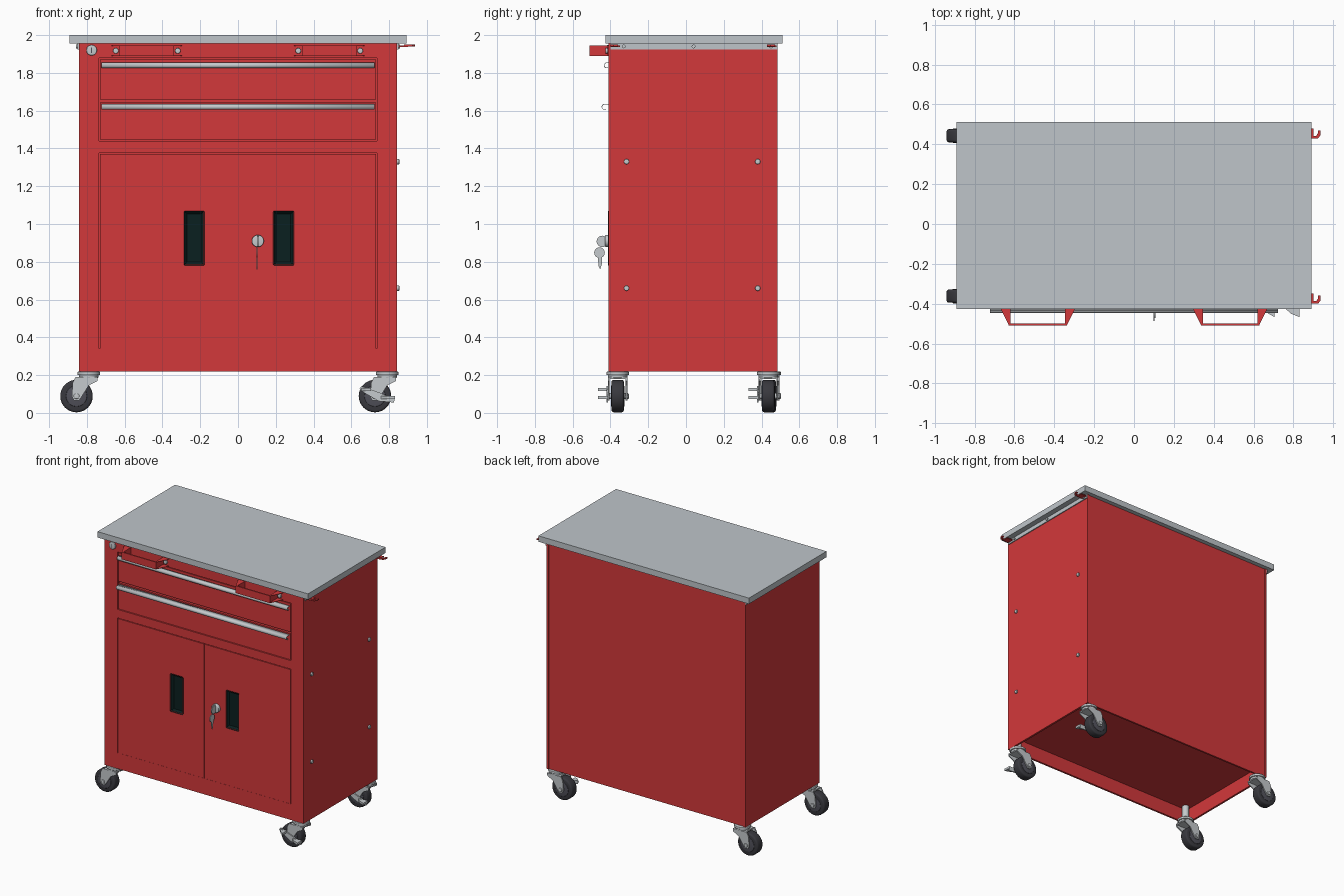
import bpy, bmesh, math
from mathutils import Vector, Matrix

cube = bpy.data.objects.get("Cube")
if cube:
    bpy.data.objects.remove(cube, do_unlink=True)


def material(name, rgb):
    m = bpy.data.materials.new(name)
    m.use_nodes = True
    m.diffuse_color = (*rgb, 1)
    m.node_tree.nodes["Principled BSDF"].inputs["Base Color"].default_value = (*rgb, 1)
    return m


RED = material("red paint", (0.65, 0.04, 0.043))
GREY = material("worktop grey", (0.52, 0.56, 0.59))
STEEL = material("bright steel", (0.56, 0.59, 0.61))
RUBBER = material("black rubber", (0.04, 0.04, 0.048))
HUB = material("slate hub", (0.08, 0.08, 0.1))
PULL = material("dark green plastic", (0.003, 0.014, 0.014))


def finish(name, bm, mat, smooth=False):
    bmesh.ops.recalc_face_normals(bm, faces=bm.faces)
    mesh = bpy.data.meshes.new(name)
    bm.to_mesh(mesh)
    bm.free()
    ob = bpy.data.objects.new(name, mesh)
    bpy.context.collection.objects.link(ob)
    mesh.materials.append(mat)
    if smooth:
        bpy.ops.object.select_all(action="DESELECT")
        ob.select_set(True)
        bpy.context.view_layer.objects.active = ob
        bpy.ops.object.shade_smooth_by_angle(angle=math.radians(35))
    return ob


def box(name, x, y, z, mat):
    """Box from (low, high) pairs."""
    bm = bmesh.new()
    bmesh.ops.create_cube(bm, size=1)
    for v in bm.verts:
        for i, (lo, hi) in enumerate((x, y, z)):
            v.co[i] = hi if v.co[i] > 0 else lo
    return finish(name, bm, mat)


def prism(name, pts, axis, lo, hi, mat):
    """Extrude a flat outline along the x, y or z axis."""
    bm = bmesh.new()
    order = {"x": (2, 0, 1), "y": (0, 2, 1), "z": (0, 1, 2)}[axis]
    verts = []
    for a, b in pts:
        src = (a, b, lo)
        verts.append(bm.verts.new([src[i] for i in order]))
    face = bm.faces.new(verts)
    new = bmesh.ops.extrude_face_region(bm, geom=[face])["geom"]
    shift = Vector((0, 0, 0))
    shift["xyz".index(axis)] = hi - lo
    bmesh.ops.translate(bm, verts=[g for g in new if isinstance(g, bmesh.types.BMVert)], vec=shift)
    return finish(name, bm, mat)


def disc(name, centre, r, depth, axis, mat, bevel=0.0, seg=32):
    """Cylinder along an axis, with optional rounded rims."""
    bm = bmesh.new()
    turn = {"x": Matrix.Rotation(math.pi / 2, 4, "Y"),
            "y": Matrix.Rotation(math.pi / 2, 4, "X"), "z": Matrix()}[axis]
    bmesh.ops.create_cone(bm, cap_ends=True, segments=seg, radius1=r, radius2=r, depth=depth,
                          matrix=Matrix.Translation(centre) @ turn)
    if bevel:
        rims = [e for e in bm.edges if any(len(f.verts) > 4 for f in e.link_faces)]
        bmesh.ops.bevel(bm, geom=rims, offset=bevel, segments=3, affect="EDGES", profile=0.5)
    return finish(name, bm, mat, True)


# Cabinet shell
FRONT, BACK, SIDE, LOW, TOP = -0.41, 0.484, 0.843, 0.22, 1.955
for s, n in ((-1, "right"), (1, "left")):
    box(n + "_side_panel", sorted((s * 0.828, s * SIDE)), (FRONT + 0.015, BACK), (LOW, TOP), RED)
    box(n + "_front_stile", sorted((s * 0.735, s * SIDE)), (FRONT, FRONT + 0.015), (LOW, TOP), RED)
    box(n + "_top_rail_strip", sorted((s * SIDE, s * 0.85)), (-0.4, BACK), (1.925, TOP), GREY)
    for y in (-0.33, 0.04, 0.45):
        disc(n + "_strip_screw", (s * 0.852, y, 1.94), 0.01, 0.012, "x", STEEL, seg=12)
box("back_panel", (-0.828, 0.828), (BACK - 0.02, BACK - 0.006), (LOW, TOP), RED)
box("floor_panel", (-0.828, 0.828), (FRONT + 0.015, BACK - 0.02), (0.33, 0.342), RED)
box("inner_front_backing", (-0.828, 0.828), (FRONT + 0.03, FRONT + 0.036), (0.342, TOP), RED)
for n, z in (("top", (1.88, TOP)), ("middle", (1.375, 1.44)), ("bottom", (LOW, 0.342))):
    box(n + "_front_rail", (-0.735, 0.735), (FRONT, FRONT + 0.015), z, RED)
box("worktop", (-0.892, 0.892), (-0.427, 0.512), (TOP, 2.0), GREY)

# Drawers with curled full-width pulls
for n, lo, hi, zc, out in (("upper", 1.656, 1.874, 1.84, -0.435), ("lower", 1.444, 1.645, 1.62, -0.447)):
    box(n + "_drawer_front", (-0.728, 0.728), (FRONT + 0.004, FRONT + 0.03), (lo, hi), RED)
    curl = [(FRONT + 0.006, zc + 0.015)]
    for i in range(8):
        a = math.radians(90 + 30 * i)
        curl.append((out + 0.015 + 0.015 * math.cos(a), zc + 0.015 * math.sin(a)))
    bm = bmesh.new()
    rows = [[bm.verts.new((x, y, z)) for y, z in curl] for x in (-0.722, 0.722)]
    for i in range(len(curl) - 1):
        bm.faces.new((rows[0][i], rows[0][i + 1], rows[1][i + 1], rows[1][i]))
    pull = finish(n + "_drawer_pull", bm, STEEL, True)
    pull.modifiers.new("sheet", "SOLIDIFY").thickness = 0.003

# Doors, each with a cut-out that holds a recessed grip
for s, n, gx in ((-1, "right", -0.232), (1, "left", 0.241)):
    door = box(n + "_door", sorted((s * 0.0005, s * 0.73)), (FRONT + 0.001, FRONT + 0.03), (0.342, 1.37), RED)
    cutter = box(n + "_grip_cutter", (gx - 0.05, gx + 0.05), (FRONT - 0.05, FRONT + 0.1), (0.785, 1.065), RED)
    cutter.hide_render = True
    cutter.hide_set(True)
    cut = door.modifiers.new("grip_hole", "BOOLEAN")
    cut.object = cutter
    cut.solver = "EXACT"
    bm = bmesh.new()
    bmesh.ops.create_cube(bm, size=1)
    bmesh.ops.scale(bm, vec=(0.11, 0.03, 0.29), verts=bm.verts)
    bmesh.ops.translate(bm, vec=(gx, FRONT + 0.0125, 0.925), verts=bm.verts)
    corners = [e for e in bm.edges if abs(e.verts[0].co.y - e.verts[1].co.y) > 0.005]
    bmesh.ops.bevel(bm, geom=corners, offset=0.008, segments=3, affect="EDGES", profile=0.5)
    bm.normal_update()
    face = min(bm.faces, key=lambda f: f.calc_center_median().y)
    bmesh.ops.inset_region(bm, faces=[face], thickness=0.018)
    bmesh.ops.translate(bm, vec=(0, 0.02, 0), verts=face.verts)
    finish(n + "_door_grip", bm, PULL)

# Locks and hanging keys
disc("door_lock", (0.105, FRONT - 0.006, 0.91), 0.032, 0.025, "y", STEEL, 0.005)
disc("key_head", (0.105, -0.443, 0.908), 0.03, 0.006, "x", STEEL)
disc("spare_key_head", (0.1, -0.458, 0.848), 0.028, 0.006, "x", STEEL)
prism("spare_key_blade", [(-0.468, 0.83), (-0.444, 0.83), (-0.446, 0.785), (-0.455, 0.76), (-0.462, 0.775)],
      "x", 0.098, 0.102, STEEL)
disc("drawer_lock", (-0.775, FRONT - 0.003, 1.92), 0.028, 0.014, "y", STEEL, 0.004)
box("drawer_lock_slot", (-0.778, -0.772), (FRONT - 0.012, FRONT - 0.008), (1.905, 1.935), HUB)

# Two push handles, each a bar between flared brackets
for c, n in ((-0.483, "right"), (0.483, "left")):
    box(n + "_handle_bar", (c - 0.145, c + 0.145), (-0.51, -0.5), (1.89, 1.945), RED)
    for s in (-1, 1):
        wedge = [(c + s * 0.187, FRONT), (c + s * 0.187, -0.425), (c + s * 0.145, -0.51),
                 (c + s * 0.137, -0.51), (c + s * 0.137, FRONT)]
        for z in (1.89, 1.942):
            prism(n + "_handle_gusset", wedge, "z", z, z + 0.003, RED)
        box(n + "_handle_web", sorted((c + s * 0.137, c + s * 0.142)), (-0.505, FRONT), (1.89, 1.945), RED)
        box(n + "_handle_foot", sorted((c + s * 0.14, c + s * 0.187)), (FRONT - 0.005, FRONT),
            (1.892, 1.943), RED)
        disc(n + "_handle_screw", (c + s * 0.164, FRONT - 0.01, 1.917), 0.015, 0.014, "y", STEEL, 0.003, 16)

# Side screws
for y in (-0.315, 0.38):
    for z in (1.33, 0.66):
        disc("side_screw", (SIDE + 0.004, y, z), 0.014, 0.014, "x", STEEL, 0.004, 16)

# Small hooks under the worktop overhang
for y in (-0.375, 0.455):
    box("hook_plate", (0.85, 0.9), (y - 0.025, y + 0.025), (1.938, 1.944), RED)
    hook = [(0.88, y - 0.012), (0.915, y - 0.012), (0.924, y + 0.002), (0.924, y + 0.015), (0.937, y + 0.015),
            (0.937, y - 0.008), (0.924, y - 0.025), (0.88, y - 0.025)]
    prism("side_hook", hook, "z", 1.941, 1.95, RED)


# Swivel casters, wheels trailing toward one side
def caster(n, x, y, brake):
    w, zc = x - 0.065, 0.089
    disc(n + "_caster_post", (x, y, 0.27), 0.025, 0.12, "z", STEEL)
    disc(n + "_caster_plate", (x, y, 0.209), 0.06, 0.018, "z", STEEL, 0.004)
    disc(n + "_caster_race", (x, y, 0.194), 0.052, 0.018, "z", STEEL, 0.005)
    box(n + "_fork_crown", (x - 0.06, x + 0.045), (y - 0.05, y + 0.05), (0.18, 0.19), STEEL)
    leg = [(x - 0.085, 0.16), (x - 0.07, 0.19), (x + 0.048, 0.19), (x + 0.045, 0.168), (x, 0.145),
           (w + 0.027, 0.085), (w + 0.012, 0.065), (w - 0.014, 0.066), (w - 0.025, 0.088)]
    for s in (-1, 1):
        prism(n + "_fork_leg", leg, "y", y + s * 0.047 - 0.004, y + s * 0.047 + 0.004, STEEL)
    disc(n + "_tyre", (w, y, zc), 0.086, 0.066, "y", RUBBER, 0.012, 40)
    disc(n + "_wheel_hub", (w, y, zc), 0.056, 0.072, "y", HUB, 0.004)
    disc(n + "_axle", (w, y, zc), 0.015, 0.118, "y", STEEL, 0.003, 16)
    if brake:
        arm = [(w - 0.082, 0.128), (w - 0.07, 0.142), (w + 0.03, 0.105), (w + 0.105, 0.072),
               (w + 0.1, 0.055), (w + 0.02, 0.062), (w - 0.06, 0.108)]
        prism(n + "_brake_arm", arm, "y", y - 0.06, y - 0.05, STEEL)
        for dx, z, half in ((-0.05, 0.124, 0.03), (0.063, 0.082, 0.042)):
            tab = [(w + dx - half, y - 0.05), (w + dx + half, y - 0.05),
                   (w + dx + half, y - 0.105), (w + dx, y - 0.088)]
            prism(n + "_brake_tab", tab, "z", z - 0.008, z + 0.008, STEEL)


for n, x, y in (("front_right", -0.79, -0.362), ("back_right", -0.79, 0.443),
                ("front_left", 0.79, -0.362), ("back_left", 0.79, 0.435)):
    caster(n, x, y, x > 0)
